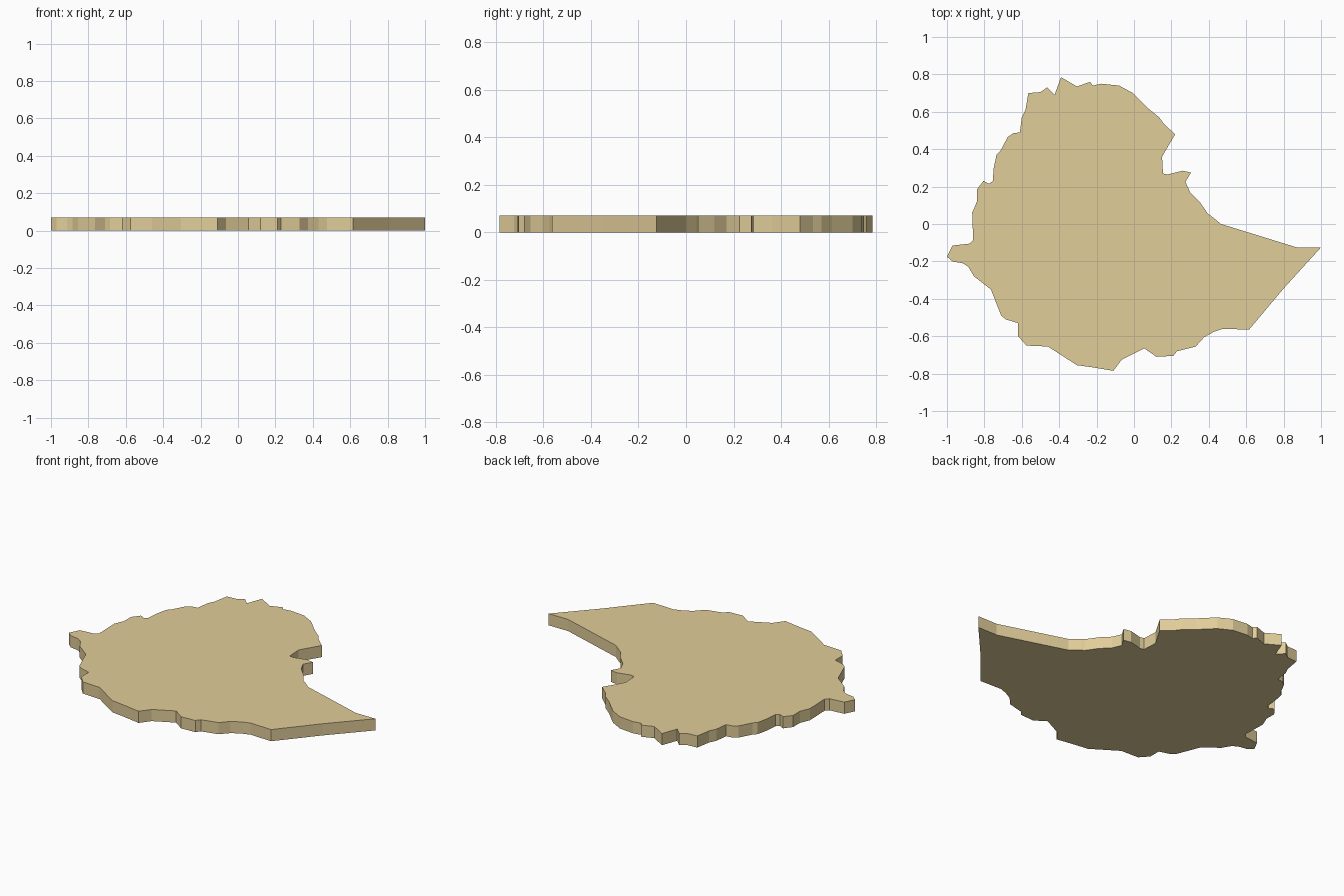
import bpy, bmesh

HEIGHT = 0.07

# Outline of the slab, clockwise from the west tip
OUTLINE = [
    # west and north-west edge
    (-1, -.175), (-.97, -.115), (-.88, -.105), (-.86, -.085), (-.865, .06),
    (-.84, .12), (-.84, .185), (-.805, .23), (-.775, .215), (-.755, .23),
    (-.75, .3), (-.735, .37), (-.715, .39), (-.675, .465), (-.645, .485),
    (-.61, .49), (-.6, .57), (-.58, .61), (-.565, .7),
    # north edge
    (-.5, .705), (-.465, .73), (-.425, .69), (-.39, .785), (-.305, .735),
    (-.235, .76), (-.22, .74), (-.175, .75), (-.08, .74), (-.005, .7),
    # north-east edge, notch and east point
    (.08, .615), (.135, .57), (.16, .535), (.22, .48), (.15, .36),
    (.155, .27), (.18, .265), (.26, .285), (.305, .275), (.275, .225),
    (.3, .17), (.35, .12), (.395, .055), (.41, .045), (.465, 0),
    (.87, -.125), (1, -.125), (.8, -.345), (.615, -.565),
    # south edge
    (.475, -.56), (.43, -.575), (.375, -.605), (.33, -.655), (.23, -.68),
    (.21, -.705), (.12, -.71), (.055, -.665), (-.065, -.725), (-.11, -.785),
    (-.23, -.765), (-.305, -.755), (-.46, -.655),
    # south-west edge
    (-.575, -.65), (-.62, -.6), (-.62, -.53), (-.685, -.51), (-.71, -.49),
    (-.765, -.35), (-.855, -.28), (-.885, -.23), (-.915, -.21), (-.97, -.2),
]

# Flat slab extruded from the outline
bm = bmesh.new()
base = bm.faces.new([bm.verts.new((x, y, 0)) for x, y in OUTLINE])
top = bmesh.ops.extrude_face_region(bm, geom=[base], use_keep_orig=True)
bmesh.ops.translate(bm, vec=(0, 0, HEIGHT),
                    verts=[v for v in top["geom"] if isinstance(v, bmesh.types.BMVert)])
bmesh.ops.recalc_face_normals(bm, faces=bm.faces)
mesh = bpy.data.meshes.new("map_slab")
bm.to_mesh(mesh)
bm.free()
slab = bpy.data.objects.new("map_slab", mesh)
bpy.context.collection.objects.link(slab)

# Sand colour
sand = bpy.data.materials.new("sand")
sand.diffuse_color = (0.75, 0.61, 0.32, 1)
mesh.materials.append(sand)
